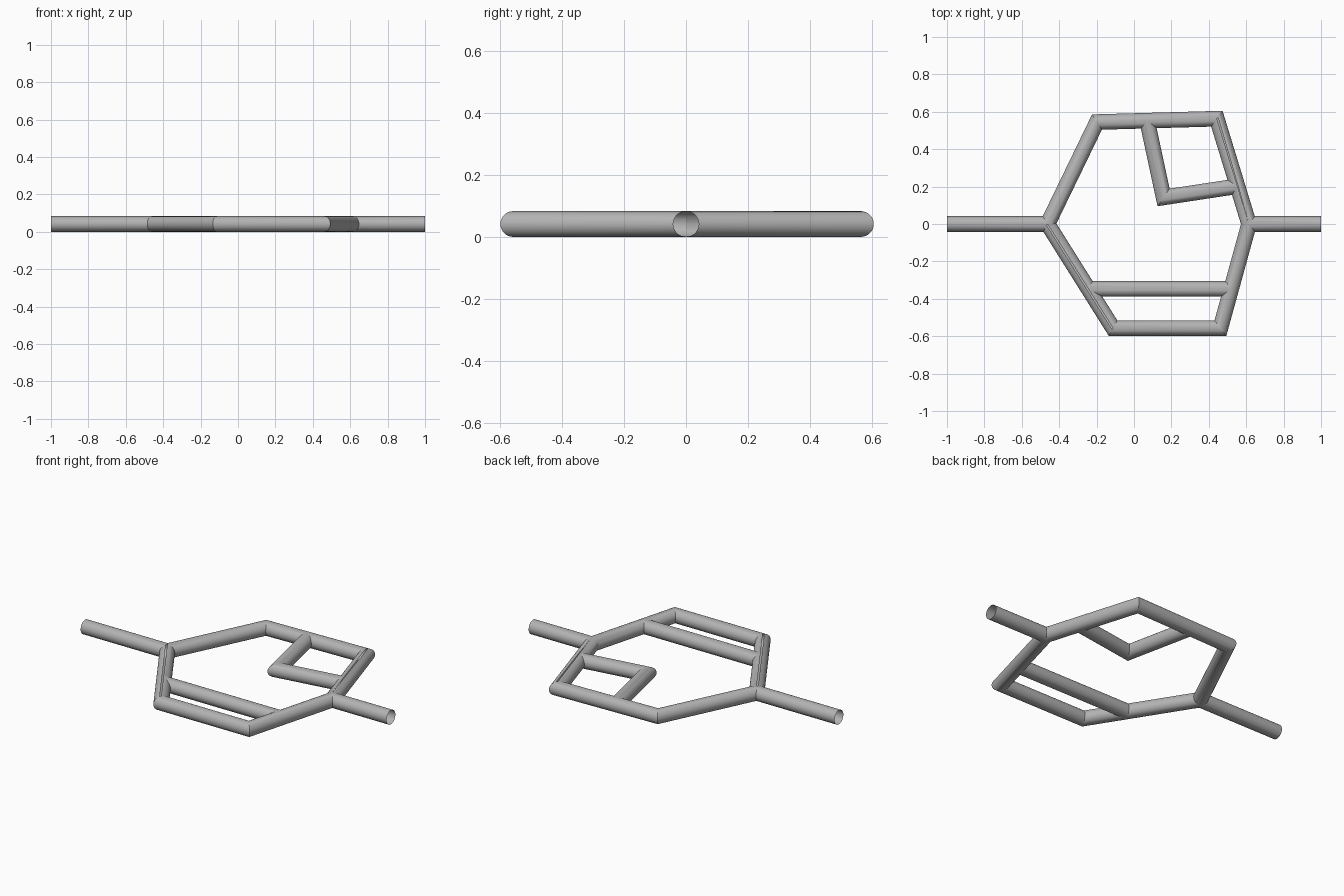
import bpy, bmesh, math
from mathutils import Vector

R, SIDES = 0.0415, 32

if "Cube" in bpy.data.objects:
    bpy.data.objects.remove(bpy.data.objects["Cube"], do_unlink=True)

grey = bpy.data.materials.new("plain_grey")
grey.use_nodes = True
colour = (0.45, 0.45, 0.45, 1)
grey.diffuse_color = colour
grey.node_tree.nodes["Principled BSDF"].inputs["Base Color"].default_value = colour


def pipe(name, path, closed=False):
    """Round pipe along a flat path, with mitred corners and capped ends."""
    pts = [Vector((x, y, R)) for x, y in path]
    n = len(pts)
    bm = bmesh.new()
    rings = []
    for i, p in enumerate(pts):
        before = (p - pts[i - 1]).normalized() if closed or i > 0 else None
        after = (pts[(i + 1) % n] - p).normalized() if closed or i < n - 1 else None
        before, after = before or after, after or before
        along = (before + after).normalized()
        side = Vector((-along.y, along.x, 0)) / along.dot(after)
        ring = []
        for k in range(SIDES):
            a = math.tau * k / SIDES
            ring.append(bm.verts.new(p + R * (side * math.cos(a) + Vector((0, 0, math.sin(a))))))
        rings.append(ring)
    for i in range(n if closed else n - 1):
        a, b = rings[i], rings[(i + 1) % n]
        for k in range(SIDES):
            j = (k + 1) % SIDES
            bm.faces.new((a[k], a[j], b[j], b[k]))
    if not closed:
        bm.faces.new(rings[0])
        bm.faces.new(rings[-1])
    bmesh.ops.recalc_face_normals(bm, faces=bm.faces)
    mesh = bpy.data.meshes.new(name)
    bm.to_mesh(mesh)
    bm.free()
    mesh.materials.append(grey)
    obj = bpy.data.objects.new(name, mesh)
    bpy.context.collection.objects.link(obj)
    return obj


# Six-sided ring
left, right = (-0.462, 0), (0.615, 0)
frame = pipe("pipe_frame", [left, (-0.112, -0.557), (0.462, -0.557), right,
                            (0.443, 0.563), (-0.198, 0.545)], closed=True)

# Straight end pipes, cross bar and bent corner brace
parts = [
    pipe("right_end_pipe", [(-1, 0), left]),
    pipe("left_end_pipe", [right, (1, 0)]),
    pipe("cross_bar", [(-0.245, -0.347), (0.52, -0.347)]),
    pipe("corner_brace", [(0.07, 0.553), (0.158, 0.142), (0.554, 0.202)]),
]

# Weld all pipes into one continuous shell
bpy.context.view_layer.objects.active = frame
for part in parts:
    mod = frame.modifiers.new("weld", "BOOLEAN")
    mod.operation, mod.solver, mod.object = "UNION", "EXACT", part
    bpy.ops.object.modifier_apply(modifier=mod.name)
    bpy.data.objects.remove(part, do_unlink=True)

# Open the two outer ends
bm = bmesh.new()
bm.from_mesh(frame.data)
caps = [f for f in bm.faces if all(abs(v.co.x) > 0.999 for v in f.verts)]
bmesh.ops.delete(bm, geom=caps, context="FACES")
bm.to_mesh(frame.data)
bm.free()

bpy.ops.object.select_all(action="DESELECT")
frame.select_set(True)
bpy.ops.object.shade_smooth_by_angle(angle=math.radians(25))
